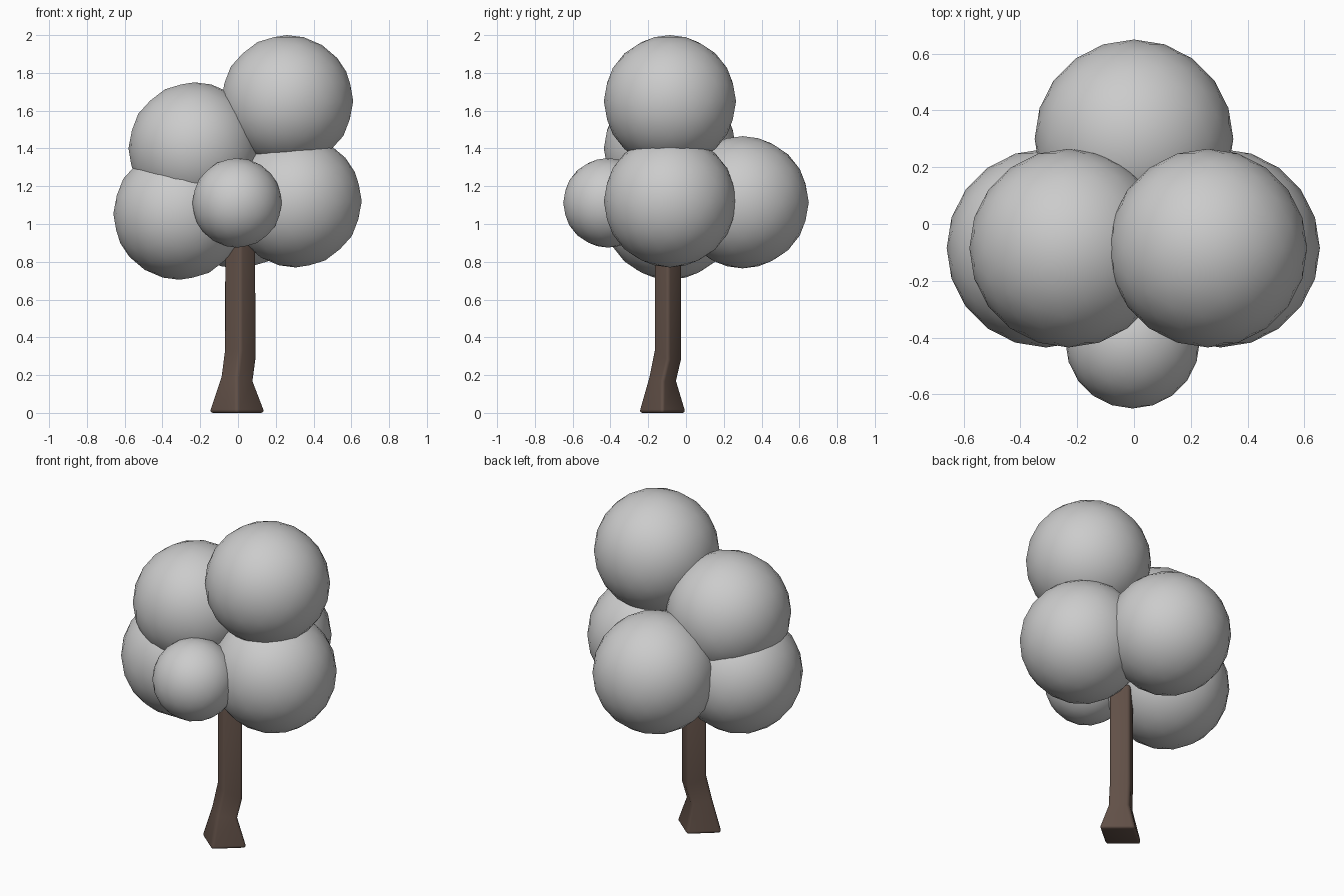
import bpy, bmesh
from math import cos, sin, pi

if "Cube" in bpy.data.objects:
    bpy.data.objects.remove(bpy.data.objects["Cube"])

# Foliage: faceted balls with smooth shading (name, centre, radius)
balls = [
    ("foliage_top", (0.26, -0.085, 1.65), 0.35),
    ("foliage_upper_left", (-0.23, -0.085, 1.40), 0.35),
    ("foliage_lower_left", (-0.31, -0.085, 1.055), 0.35),
    ("foliage_lower_right", (0.305, -0.085, 1.12), 0.35),
    ("foliage_back", (0.0, 0.30, 1.115), 0.35),
    ("foliage_front", (-0.005, -0.413, 1.112), 0.237),
]
for name, centre, radius in balls:
    bpy.ops.mesh.primitive_ico_sphere_add(subdivisions=3, radius=radius, location=centre)
    bpy.context.object.name = name
    bpy.ops.object.shade_smooth()

# Trunk: diamond sections (centre x, y, z, half width x, y, tilt), with a bent foot
sections = [
    (-0.005, -0.125, 0.0, 0.155, 0.130, 0.0),
    (-0.005, -0.123, 0.18, 0.090, 0.077, 0.15),
    (0.012, -0.095, 0.31, 0.088, 0.076, 0.35),
    (0.012, -0.095, 0.93, 0.088, 0.076, 0.0),
]
bm = bmesh.new()
rings = []
for cx, cy, cz, rx, ry, tilt in sections:
    ring = []
    for i in range(4):
        dx, dy = rx * cos(i * pi / 2), ry * sin(i * pi / 2)
        ring.append(bm.verts.new((cx + dx, cy + dy, cz - tilt * (dx + dy))))
    rings.append(ring)
for a, b in zip(rings, rings[1:]):
    for i in range(4):
        j = (i + 1) % 4
        bm.faces.new((a[i], a[j], b[j], b[i]))
bm.faces.new(rings[0][::-1])
bm.faces.new(rings[-1])
mesh = bpy.data.meshes.new("trunk")
bm.to_mesh(mesh)
bm.free()
trunk = bpy.data.objects.new("trunk", mesh)
bpy.context.collection.objects.link(trunk)

# Soft trunk edges
bevel = trunk.modifiers.new("soft_edges", 'BEVEL')
bevel.width = 0.018
bevel.segments = 3
bevel.limit_method = 'ANGLE'
bevel.angle_limit = 0.6
bpy.ops.object.select_all(action='DESELECT')
trunk.select_set(True)
bpy.context.view_layer.objects.active = trunk
bpy.ops.object.shade_smooth()

# Bark colour
bark = bpy.data.materials.new("bark")
bark.diffuse_color = (0.12, 0.08, 0.063, 1)
bark.use_nodes = True
bark.node_tree.nodes["Principled BSDF"].inputs["Base Color"].default_value = bark.diffuse_color
mesh.materials.append(bark)
